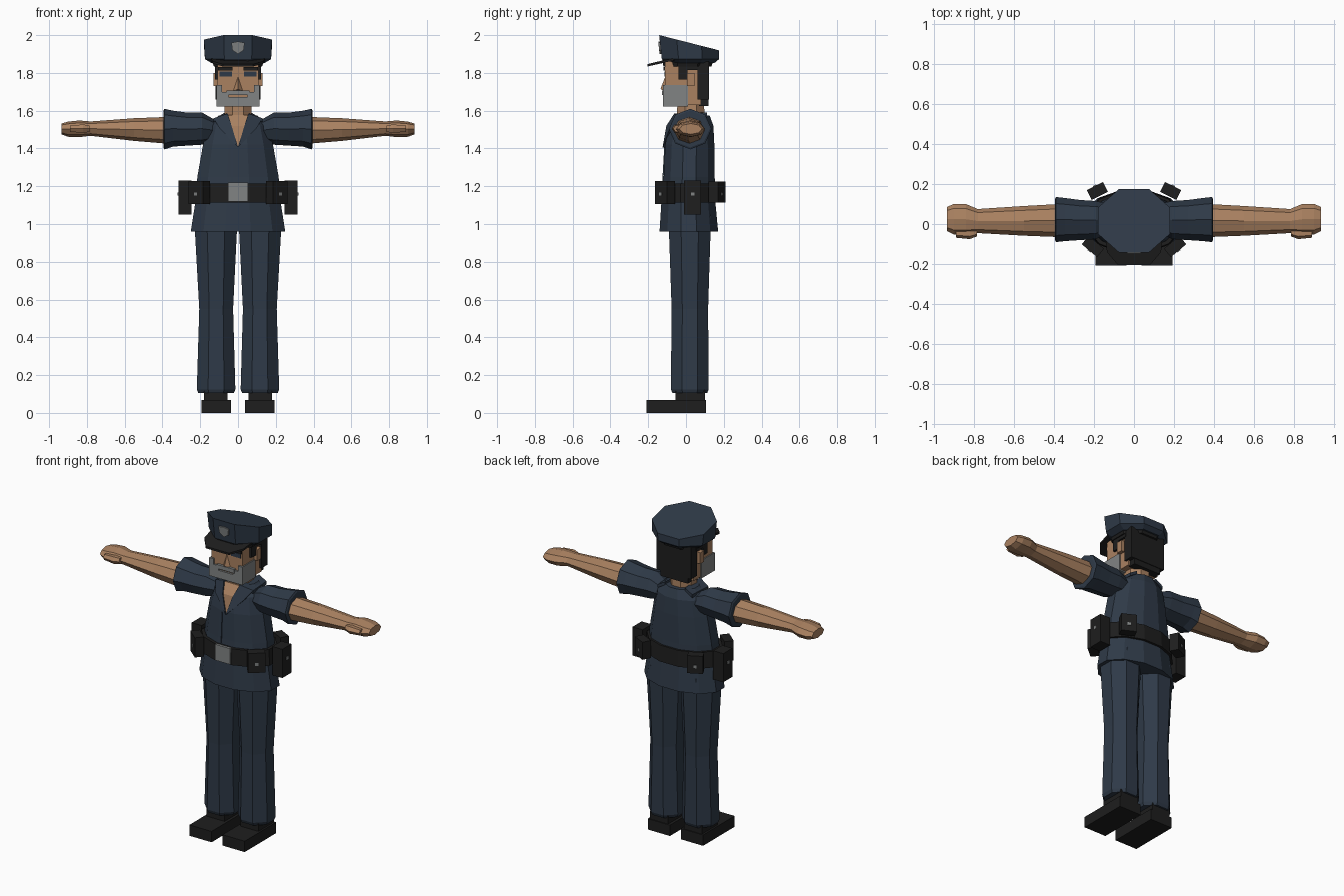
import bpy, bmesh, math
from mathutils import Matrix, Vector

def material(name, rgb):
    m = bpy.data.materials.new(name)
    m.diffuse_color = (*rgb, 1)
    return m

NAVY = material("navy cloth", (0.028, 0.042, 0.064))
SKIN = material("skin", (0.40, 0.22, 0.118))
BLACK = material("black leather", (0.013, 0.013, 0.013))
GREY = material("grey", (0.22, 0.23, 0.23))

def finish(name, bm, mat, side=1):
    """Turn a bmesh into an object, mirrored in x when side is -1."""
    for v in bm.verts:
        v.co.x *= side
    bmesh.ops.recalc_face_normals(bm, faces=bm.faces)
    me = bpy.data.meshes.new(name)
    bm.to_mesh(me)
    bm.free()
    me.materials.append(mat)
    ob = bpy.data.objects.new(name, me)
    bpy.context.collection.objects.link(ob)
    return ob

def loft(name, rings, n, mat, axis='z', off=0.5, side=1, tilt=None):
    """Rings are (t, a0, a1, b0, b1): position on the axis and cross-section extents."""
    bm = bmesh.new()
    k = 1 / math.cos(math.pi / n) if off else 1
    loops = []
    for j, (t, a0, a1, b0, b1) in enumerate(rings):
        loop = []
        for i in range(n):
            ang = 2 * math.pi * (i + off) / n
            a = (a0 + a1) / 2 + (a1 - a0) / 2 * k * math.cos(ang)
            b = (b0 + b1) / 2 + (b1 - b0) / 2 * k * math.sin(ang)
            if off:
                a, b = min(max(a, a0), a1), min(max(b, b0), b1)
            h = t + (tilt * b if tilt and j == len(rings) - 1 else 0)
            loop.append(bm.verts.new((a, b, h) if axis == 'z' else (h, a, b)))
        loops.append(loop)
    for lo, hi in zip(loops, loops[1:]):
        for i in range(n):
            bm.faces.new((lo[i], lo[(i + 1) % n], hi[(i + 1) % n], hi[i]))
    bm.faces.new(loops[0])
    bm.faces.new(loops[-1])
    return finish(name, bm, mat, side)

def box(name, x, y, z, mat, side=1, turn=0):
    """Box from extents, optionally turned about its own vertical axis."""
    bm = bmesh.new()
    lo, hi = Vector((x[0], y[0], z[0])), Vector((x[1], y[1], z[1]))
    m = (Matrix.Translation((lo + hi) / 2) @ Matrix.Rotation(math.radians(turn), 4, 'Z')
         @ Matrix.Diagonal((*(hi - lo), 1)))
    bmesh.ops.create_cube(bm, size=1, matrix=m)
    return finish(name, bm, mat, side)

def plate(name, pts, depth, mat, side=1):
    """Polygon thickened along the given vector."""
    bm = bmesh.new()
    a = [bm.verts.new(p) for p in pts]
    b = [bm.verts.new(Vector(p) + Vector(depth)) for p in pts]
    n = len(pts)
    bm.faces.new(a)
    bm.faces.new(b[::-1])
    for i in range(n):
        bm.faces.new((a[i], a[(i + 1) % n], b[(i + 1) % n], b[i]))
    return finish(name, bm, mat, side)

# Shirt
loft("shirt", [(0.96, -.25, .25, -.14, .17), (1.12, -.225, .225, -.13, .155),
               (1.25, -.215, .215, -.118, .152), (1.42, -.185, .185, -.11, .15),
               (1.52, -.16, .16, -.09, .145), (1.575, -.10, .10, -.05, .125)], 12, NAVY)
plate("shirt_placket", [(-.035, -.126, 1.22), (-.03, -.126, 1.22),
                        (-.03, -.115, 1.41), (-.035, -.115, 1.41)], (0, .006, 0), NAVY)

# Open neck and collar
loft("neck", [(1.52, -.075, .075, -.05, .10), (1.65, -.07, .07, -.045, .095)], 8, SKIN)
plate("neck_opening_lower", [(0, -.117, 1.41), (.036, -.097, 1.52), (-.036, -.097, 1.52)],
      (0, .008, 0), SKIN)
plate("neck_opening_upper", [(-.036, -.097, 1.52), (.036, -.097, 1.52),
                             (.055, -.056, 1.577), (-.055, -.056, 1.577)], (0, .008, 0), SKIN)
for s in (1, -1):
    plate("collar_flap", [(0, -.124, 1.405), (.034, -.104, 1.52), (.055, -.062, 1.585),
                          (.13, -.035, 1.56), (.10, -.085, 1.51)], (0, .015, 0), NAVY, s)
    plate("collar_back", [(.055, -.062, 1.585), (.13, -.035, 1.56),
                          (.12, .11, 1.56), (.07, .11, 1.59)], (0, 0, -.02), NAVY, s)

# Belt, buckle and pouches
loft("belt", [(1.115, -.24, .24, -.145, .17), (1.215, -.235, .235, -.14, .165)], 12, BLACK)
box("buckle", (-.052, .052), (-.155, -.138), (1.12, 1.22), GREY)
POUCHES = [("front_pouch", .205, -.112, 1.105, 1.228, .10, .055, 40),
           ("side_holster", .28, .035, 1.05, 1.23, .09, .07, 90),
           ("back_pouch", .183, .165, 1.115, 1.225, .09, .055, 153)]
for s in (1, -1):
    for name, x, y, z0, z1, w, d, turn in POUCHES:
        box(name, (x - w / 2, x + w / 2), (y - d / 2, y + d / 2), (z0, z1), BLACK, s, turn)
        a = math.radians(turn)
        sx, sy = x + math.sin(a) * d / 2, y - math.cos(a) * d / 2
        box(name + "_stud", (sx - .009, sx + .009), (sy - .004, sy + .004),
            (1.15, 1.168), GREY, s, turn)

for s in (1, -1):
    # Sleeves, arms and hands
    loft("sleeve", [(.12, -.04, .10, 1.44, 1.55), (.19, -.075, .115, 1.42, 1.59),
                    (.27, -.08, .12, 1.415, 1.59), (.345, -.085, .13, 1.41, 1.60),
                    (.39, -.09, .135, 1.395, 1.61), (.395, -.08, .125, 1.405, 1.60)],
         8, NAVY, 'x', 0, s)
    loft("arm_and_hand", [(.37, -.065, .10, 1.425, 1.567), (.55, -.058, .09, 1.44, 1.56),
                          (.78, -.045, .075, 1.467, 1.543), (.84, -.052, .10, 1.46, 1.548),
                          (.90, -.052, .10, 1.462, 1.542), (.935, -.035, .085, 1.475, 1.532)],
         8, SKIN, 'x', 0, s)
    loft("thumb", [(.785, -.062, -.02, 1.485, 1.525), (.82, -.075, -.02, 1.48, 1.53),
                   (.89, -.068, -.02, 1.485, 1.525)], 6, SKIN, 'x', 0, s)
    # Trousers
    loft("trouser_leg", [(.105, .022, .21, -.072, .112), (.125, .014, .218, -.08, .12),
                         (.55, .026, .205, -.076, .117), (.96, .006, .228, -.09, .13),
                         (1.05, .0, .225, -.09, .13)], 8, NAVY, side=s)
    # Shoes
    box("shoe", (.038, .192), (-.208, .105), (0, .068), BLACK, s)
    box("shoe_ankle", (.055, .18), (-.055, .10), (.06, .12), BLACK, s)

# Head and face
box("head", (-.108, .108), (-.11, .08), (1.63, 1.86), SKIN)
bm = bmesh.new()
v = [bm.verts.new(p) for p in ((-.028, -.108, 1.70), (.028, -.108, 1.70), (0, -.108, 1.785),
                               (0, -.135, 1.715))]
for f in ((0, 1, 2), (0, 3, 1), (1, 3, 2), (2, 3, 0)):
    bm.faces.new([v[i] for i in f])
finish("nose", bm, SKIN)
box("beard_chin", (-.115, .115), (-.122, .01), (1.622, 1.672), GREY)
box("moustache", (-.06, .06), (-.126, -.10), (1.683, 1.708), GREY)
for s in (1, -1):
    box("beard_cheek", (.05, .115), (-.122, .01), (1.665, 1.70), GREY, s)
    box("beard_sideburn", (.085, .115), (-.122, .01), (1.695, 1.735), GREY, s)
    box("eye", (.032, .098), (-.114, -.106), (1.782, 1.808), NAVY, s)
    box("eyebrow", (.028, .105), (-.118, -.10), (1.812, 1.832), BLACK, s)
    box("ear", (.10, .13), (.005, .045), (1.73, 1.80), SKIN, s)
    box("hair_sideburn", (.10, .122), (-.04, .008), (1.765, 1.86), BLACK, s)
    box("hair_above_ear", (.10, .122), (.0, .07), (1.815, 1.86), BLACK, s)
box("hair_back", (-.12, .12), (.06, .122), (1.66, 1.86), BLACK)
box("hair_nape", (-.095, .095), (.07, .118), (1.625, 1.67), BLACK)

# Cap with tilted top, band, visor and badge
loft("cap_band", [(1.835, -.128, .128, -.12, .135), (1.868, -.138, .138, -.125, .145)], 8, BLACK)
loft("cap_crown", [(1.852, -.14, .14, -.11, .15), (1.873, -.175, .175, -.128, .175),
                   (1.964, -.18, .18, -.142, .175)], 8, NAVY, tilt=-.255)
plate("visor", [(-.143, -.06, 1.878), (-.135, -.14, 1.862), (-.08, -.205, 1.846),
                (.08, -.205, 1.846), (.135, -.14, 1.862), (.143, -.06, 1.878)],
      (0, 0, -.012), BLACK)
plate("cap_badge", [(-.035, -.146, 1.96), (0, -.147, 1.966), (.035, -.146, 1.96),
                    (.03, -.142, 1.92), (0, -.140, 1.90), (-.03, -.142, 1.92)],
      (0, .012, 0), GREY)
